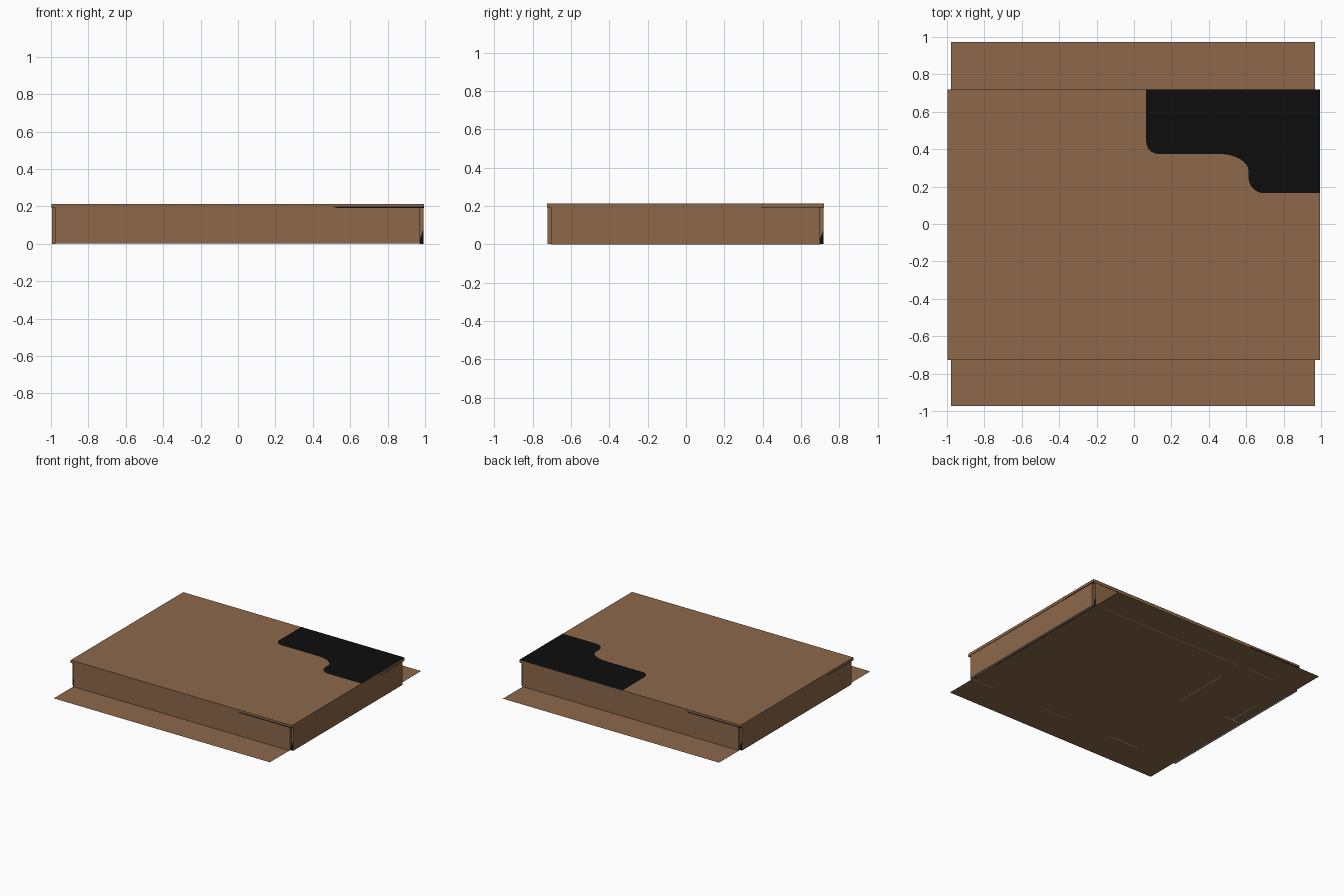
import bpy, bmesh, math

if "Cube" in bpy.data.objects:
    bpy.data.objects.remove(bpy.data.objects["Cube"])


def material(name, rgb):
    m = bpy.data.materials.new(name)
    m.diffuse_color = (*rgb, 1)
    m.use_nodes = True
    m.node_tree.nodes["Principled BSDF"].inputs["Base Color"].default_value = m.diffuse_color
    return m


BROWN = material("cardboard brown", (0.262, 0.138, 0.068))
BLACK = material("print black", (0.004, 0.004, 0.004))
GREY = material("edge grey", (0.42, 0.42, 0.42))


def finish(name, bm, mats):
    me = bpy.data.meshes.new(name)
    bm.to_mesh(me)
    bm.free()
    for m in mats:
        me.materials.append(m)
    ob = bpy.data.objects.new(name, me)
    bpy.context.collection.objects.link(ob)
    return ob


def slab(name, lo, hi, grey_bottom=False):
    bm = bmesh.new()
    bmesh.ops.create_cube(bm, size=1)
    for v in bm.verts:
        v.co = [lo[i] if v.co[i] < 0 else hi[i] for i in range(3)]
    bm.normal_update()
    if grey_bottom:
        for f in bm.faces:
            if f.normal.z < -0.5:
                f.material_index = 1
    return finish(name, bm, [BROWN, GREY])


def sheet(name, pts, mat):
    bm = bmesh.new()
    bm.faces.new([bm.verts.new(p) for p in pts])
    return finish(name, bm, [mat])


def rect(name, x0, x1, y0, y1, z, mat):
    return sheet(name, [(x0, y0, z), (x0, y1, z), (x1, y1, z), (x1, y0, z)], mat)


# Overall footprint of the closed box
X0, X1, Y0, Y1 = -0.997, 0.995, -0.727, 0.72
LIP, TOP, T, G = 0.191, 0.214, 0.021, 0.003

# Flat base sheet with wide front and back flaps
rect("base_sheet", -0.978, 0.968, -0.972, 0.972, 0.0012, BROWN)

# Lid slab
slab("lid", (X0, Y0, LIP), (X1, Y1, TOP))

# Four wall panels leaving small notches at the corners
slab("front_wall", (X0 + T, Y0 + G, 0.002), (X1 - T, Y0 + T, LIP))
slab("back_wall", (X0 + T, Y1 - T, 0.002), (X1 - T, Y1 - G, LIP))
slab("left_wall", (X0 + G, Y0 + T, 0), (X0 + T, Y1 - T, LIP), True)
slab("right_wall", (X1 - T, Y0 + T, 0), (X1 - G, Y1 - T, LIP), True)


# Printed black patch on the lid with rounded steps
def arc(cx, cy, rx, ry, a0, a1, n=8):
    return [(cx + rx * math.cos(math.radians(a0 + (a1 - a0) * i / n)),
             cy + ry * math.sin(math.radians(a0 + (a1 - a0) * i / n))) for i in range(n + 1)]


outline = [(X1, Y1), (0.065, Y1)]
outline += arc(0.13, 0.44, 0.065, 0.065, 180, 270)
outline += arc(0.45, 0.285, 0.162, 0.09, 90, 0)
outline += arc(0.695, 0.25, 0.083, 0.085, 180, 270)
outline += [(X1, 0.165)]
sheet("lid_print", [(x, y, TOP + 0.001) for x, y in outline], BLACK)

# Black stripes along the lid lip, and black wedges at the corner notches
E = 0.001
A, B = LIP, LIP + 0.008
for s, side in ((1, "front"), (-1, "back")):
    y = Y0 - E if s > 0 else Y1 + E
    x_end = X1 if s > 0 else X0
    sheet(side + "_stripe", [(s * 0.51, y, B), (s * 0.53, y, A), (x_end, y, A), (x_end, y, B)], BLACK)
    yn = Y0 + T - E if s > 0 else Y1 - T + E
    xo, xi = (X1 - G, X1 - T) if s > 0 else (X0 + G, X0 + T)
    sheet(side + "_notch_print", [(xi, yn, 0), (xo, yn, 0), (xo, yn, 0.085), (xi, yn, 0.03)], BLACK)
for s, side in ((1, "right"), (-1, "left")):
    x = X1 + E if s > 0 else X0 - E
    y_end = Y1 if s > 0 else Y0
    sheet(side + "_stripe", [(x, s * 0.385, B - 0.003), (x, s * 0.4, A), (x, y_end, A), (x, y_end, B - 0.003)], BLACK)
    xn = X1 - T + E if s > 0 else X0 + T - E
    yo, yi = (Y1 - G, Y1 - T) if s > 0 else (Y0 + G, Y0 + T)
    sheet(side + "_notch_print", [(xn, yi, 0.002), (xn, yo, 0.002), (xn, yo, 0.07), (xn, yi, 0.03)], BLACK)

# Broken grey crease marks under the base
marks = [(-0.4, 0.9, 0.712, 0.72), (-0.75, -0.5, 0.712, 0.72), (0.75, 0.97, -0.714, -0.706),
         (0.05, 0.28, -0.714, -0.706), (-0.63, -0.37, -0.71, -0.70),
         (-0.425, -0.415, 0.03, 0.52), (-0.97, -0.83, 0.06, 0.072), (-0.9, -0.89, 0.07, 0.33)]
for i, (a, b, c, d) in enumerate(marks):
    rect("base_crease_%d" % (i + 1), a, b, c, d, 0.0, GREY)
